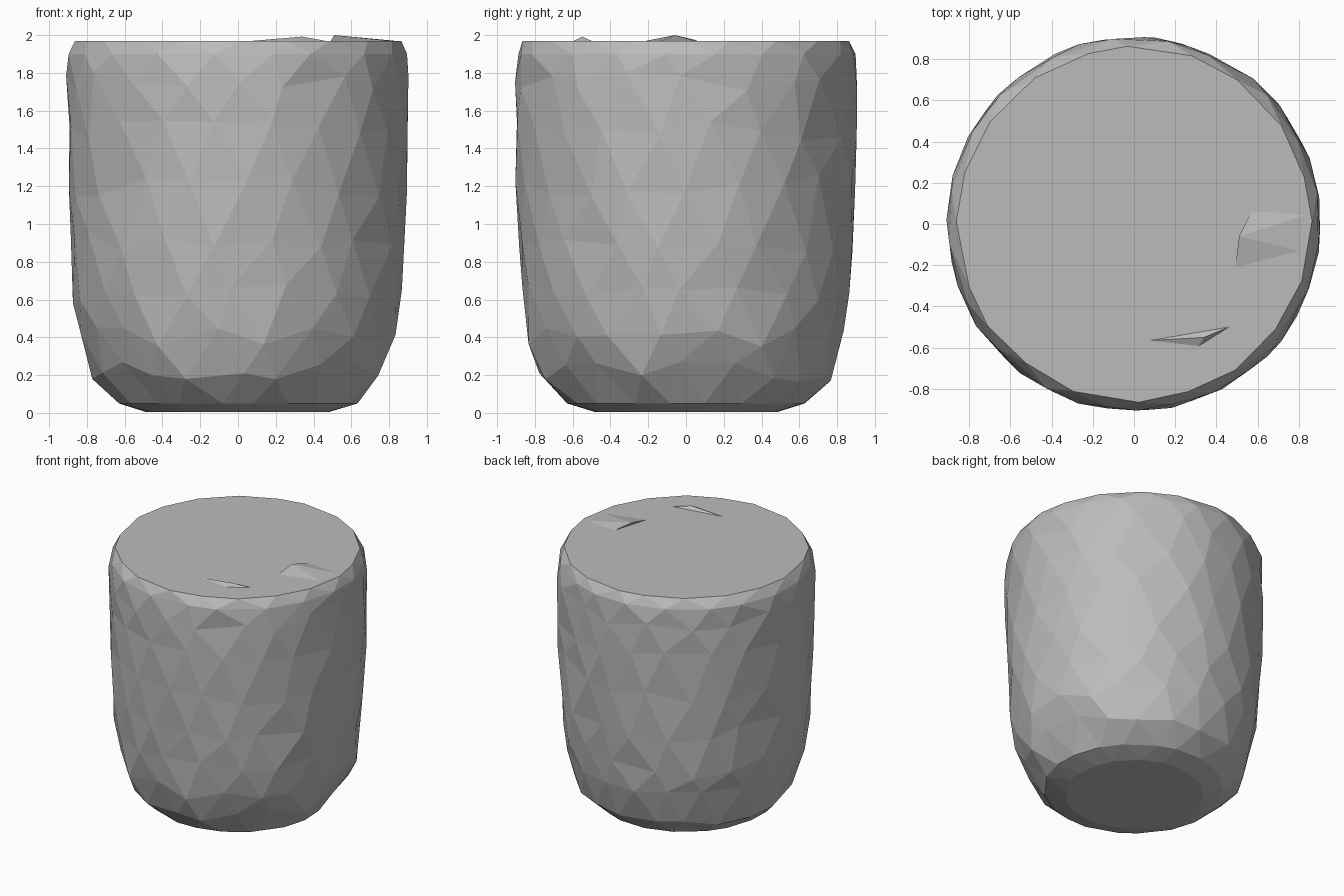
import bpy
import bmesh
import random
from math import sin, cos, pi

random.seed(4)
cube = bpy.data.objects.get("Cube")
if cube:
    bpy.data.objects.remove(cube, do_unlink=True)

stone = bpy.data.materials.new("stone grey")
stone.use_nodes = True
GREY = (0.5, 0.5, 0.5, 1)
stone.diffuse_color = GREY
stone.node_tree.nodes["Principled BSDF"].inputs["Base Color"].default_value = GREY


def finish(name, bm):
    mesh = bpy.data.meshes.new(name)
    bm.to_mesh(mesh)
    bm.free()
    mesh.materials.append(stone)
    obj = bpy.data.objects.new(name, mesh)
    bpy.context.collection.objects.link(obj)


# Rounded tub body: staggered rings of (height, radius), triangulated
SIDES = 20
PROFILE = [(0.005, 0.49), (0.05, 0.635), (0.21, 0.775), (0.4, 0.842),
           (0.62, 0.872), (0.9, 0.89), (1.2, 0.902), (1.5, 0.908),
           (1.75, 0.91), (1.9, 0.9), (1.97, 0.862)]
bm = bmesh.new()
rings = []
for i, (z, r) in enumerate(PROFILE):
    wall = 2 <= i <= 8
    ring = []
    for k in range(SIDES):
        a = 2 * pi * (k + i % 2 / 2 + random.uniform(-0.18, 0.18)) / SIDES
        rr = r + random.uniform(-0.008, 0.004)
        zz = z + (random.uniform(-0.06, 0.06) if wall else 0)
        ring.append(bm.verts.new((rr * cos(a), rr * sin(a), zz)))
    rings.append(ring)
for i, (low, high) in enumerate(zip(rings, rings[1:])):
    for k in range(SIDES):
        n = (k + 1) % SIDES
        if i % 2:
            bm.faces.new((low[k], high[n], high[k]))
            bm.faces.new((low[k], low[n], high[n]))
        else:
            bm.faces.new((low[k], low[n], high[k]))
            bm.faces.new((low[n], high[n], high[k]))
bm.faces.new(rings[0][::-1])
bm.faces.new(rings[-1])
finish("tub_body", bm)


# Shallow folds raised from the flat top
def fold(name, points, faces):
    bm = bmesh.new()
    verts = [bm.verts.new(p) for p in points]
    for f in faces:
        bm.faces.new([verts[i] for i in f])
    bmesh.ops.recalc_face_normals(bm, faces=bm.faces)
    finish(name, bm)


fold("side_fold",
     [(0.51, -0.06, 2.0), (0.57, 0.06, 1.972), (0.85, 0.05, 1.968),
      (0.84, -0.14, 1.966), (0.49, -0.22, 1.968)],
     [(0, 2, 1), (0, 3, 2), (0, 4, 3), (0, 1, 4), (1, 2, 3, 4)])
fold("front_fold",
     [(0.34, -0.55, 1.992), (0.08, -0.565, 1.97), (0.31, -0.6, 1.966),
      (0.46, -0.5, 1.97)],
     [(0, 1, 2), (0, 2, 3), (0, 3, 1), (1, 3, 2)])
